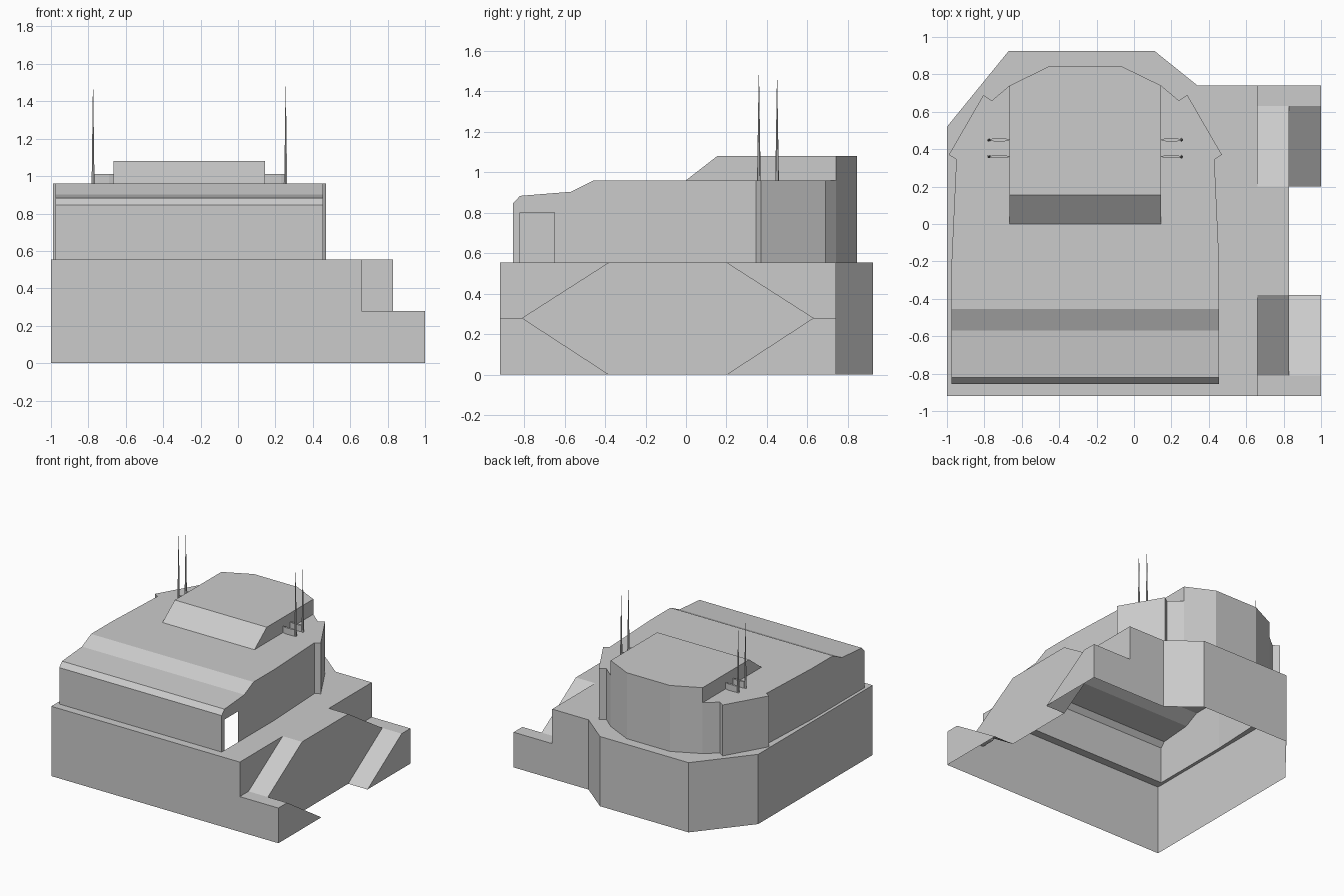
import bpy
import bmesh
from mathutils import Vector

cube = bpy.data.objects.get("Cube")
if cube:
    bpy.data.objects.remove(cube, do_unlink=True)

grey = bpy.data.materials.new("plain_grey")
grey.use_nodes = True
COLOUR = (0.6, 0.6, 0.6, 1)
grey.diffuse_color = COLOUR
grey.node_tree.nodes["Principled BSDF"].inputs["Base Color"].default_value = COLOUR

CX = -0.26                       # centre line of the upper hull
DECK, LEDGE, ROOF, TOP = 0.555, 0.28, 0.96, 1.08


def build(name, faces, ring_fill=None):
    """Make one sheet object from polygons, plus an optional plate with a hole."""
    bm = bmesh.new()
    for pts in faces:
        bm.faces.new([bm.verts.new(p) for p in pts])
    if ring_fill:
        edges = []
        for loop in ring_fill:
            vs = [bm.verts.new(p) for p in loop]
            edges += [bm.edges.new((vs[i - 1], vs[i])) for i in range(len(vs))]
        bmesh.ops.triangle_fill(bm, edges=edges, use_beauty=True, normal=Vector((0, 0, 1)))
    bmesh.ops.remove_doubles(bm, verts=bm.verts[:], dist=0.0005)
    bmesh.ops.recalc_face_normals(bm, faces=bm.faces[:])
    mesh = bpy.data.meshes.new(name)
    bm.to_mesh(mesh)
    bm.free()
    mesh.materials.append(grey)
    obj = bpy.data.objects.new(name, mesh)
    bpy.context.collection.objects.link(obj)
    return obj


def at_z(outline, z):
    return [(x, y, z) for x, y in outline]


def at_x(profile, x):
    return [(x, y, z) for y, z in profile]


def walls(path, z0, z1):
    """Upright walls along an open path."""
    return [[(*a, z0), (*b, z0), (*b, z1), (*a, z1)] for a, b in zip(path, path[1:])]


def sweep(profile, x0, x1):
    """Strips across x along a side profile."""
    return [[(x0, *a), (x1, *a), (x1, *b), (x0, *b)] for a, b in zip(profile, profile[1:])]


def mirrored(half):
    """Close a half outline around the upper hull's centre line."""
    return [(CX + x, y) for x, y in half] + [(CX - x, y) for x, y in reversed(half)]


# Upper hull plan, right half from front to back
W = 0.715
rear_half = [(W, -0.2), (0.69, 0.345), (0.73, 0.37), (0.545, 0.69),
             (0.5, 0.66), (0.405, 0.74), (0.19, 0.845)]
rear_plan = mirrored(rear_half)
hull_plan = mirrored([(W, -0.855)] + rear_half)

# Base: front, left and back walls
FRONT, BACK, INNER, OUTER = -0.92, 0.74, 0.66, 0.83
back_path = [(-1, FRONT), (-1, 0.52), (-0.67, 0.925), (0.11, 0.925), (0.34, BACK), (INNER, BACK)]
base = walls(back_path, 0, DECK)
base += walls([(-1, FRONT), (INNER, FRONT)], 0, DECK)
for y in (FRONT, BACK):
    base += walls([(INNER, y), (1, y)], 0, LEDGE)

# Six-sided wall, with the slopes and ledges at both ends of it
base.append(at_x([(-0.81, LEDGE), (-0.38, DECK), (0.2, DECK),
                  (0.63, LEDGE), (0.2, 0), (-0.38, 0)], OUTER))
for end, tip, bend in ((FRONT, -0.81, -0.38), (BACK, 0.63, 0.2)):
    base += sweep([(tip, LEDGE), (bend, DECK)], INNER, OUTER)
    base += sweep([(tip, LEDGE), (bend, 0)], OUTER, 1)
    base += sweep([(end, LEDGE), (tip, LEDGE)], INNER, 1)
    base.append(at_x([(end, LEDGE), (tip, LEDGE), (bend, DECK), (end, DECK)], INNER))
    base.append(at_x([(end, 0), (end, LEDGE), (tip, LEDGE), (bend, 0)], 1))
build("base_walls", base)

# Deck rim, open beneath the upper hull
deck_plan = [(-1, FRONT), (INNER, FRONT), (INNER, -0.38), (OUTER, -0.38),
             (OUTER, 0.2), (INNER, 0.2)] + back_path[:0:-1]
build("deck", [], [at_z(deck_plan, DECK), at_z(hull_plan, DECK)])

# Upper hull: stepped nose, roof, side walls (one with a doorway) and back
nose = [(-0.855, DECK), (-0.855, 0.845), (-0.82, 0.883), (-0.57, 0.903), (-0.455, ROOF)]
door = [(-0.65, DECK), (-0.65, 0.8), (-0.82, 0.8), (-0.82, DECK)]
side = nose + [(-0.2, ROOF), (-0.2, DECK)]
hull = sweep(nose, CX - W, CX + W)
hull += [at_x(side, CX - W), at_x(side + door, CX + W)]
hull += walls(rear_plan, DECK, ROOF)
hull.append(at_z(mirrored([(W, -0.455)] + rear_half), ROOF))
build("upper_hull", hull)

# Raised cabin, flush with the back of the hull
C = 0.405
cabin_back = mirrored(rear_half[-2:])
cabin = sweep([(0, ROOF), (0.155, TOP)], CX - C, CX + C)
cabin.append(at_z(mirrored([(C, 0.155)] + rear_half[-2:]), TOP))
cabin += walls(cabin_back, ROOF, TOP)
for s in (-1, 1):
    cabin.append(at_x([(0, ROOF), (0.155, TOP), (BACK, TOP), (BACK, ROOF)], CX + s * C))
build("cabin", cabin)

# Aerials: a lens-shaped bracket and a tapering rod, two per side
for s, label in ((1, "left"), (-1, "right")):
    for y, tip, place in ((0.36, 1.48, "front"), (0.45, 1.455, "rear")):
        plan = [(CX + s * dx, y + dy) for dx, dy in
                ((0.4, 0), (0.43, 0.008), (0.49, 0.008), (0.52, 0),
                 (0.49, -0.008), (0.43, -0.008))]
        bracket = walls(plan + plan[:1], ROOF, 1.01) + [at_z(plan, 1.01)]
        build(f"{place}_{label}_aerial_bracket", bracket)
        bpy.ops.mesh.primitive_cone_add(vertices=6, radius1=0.009, radius2=0.001,
                                        depth=tip - ROOF,
                                        location=(CX + s * 0.515, y, (tip + ROOF) / 2))
        rod = bpy.context.object
        rod.name = f"{place}_{label}_aerial_rod"
        rod.data.materials.append(grey)
